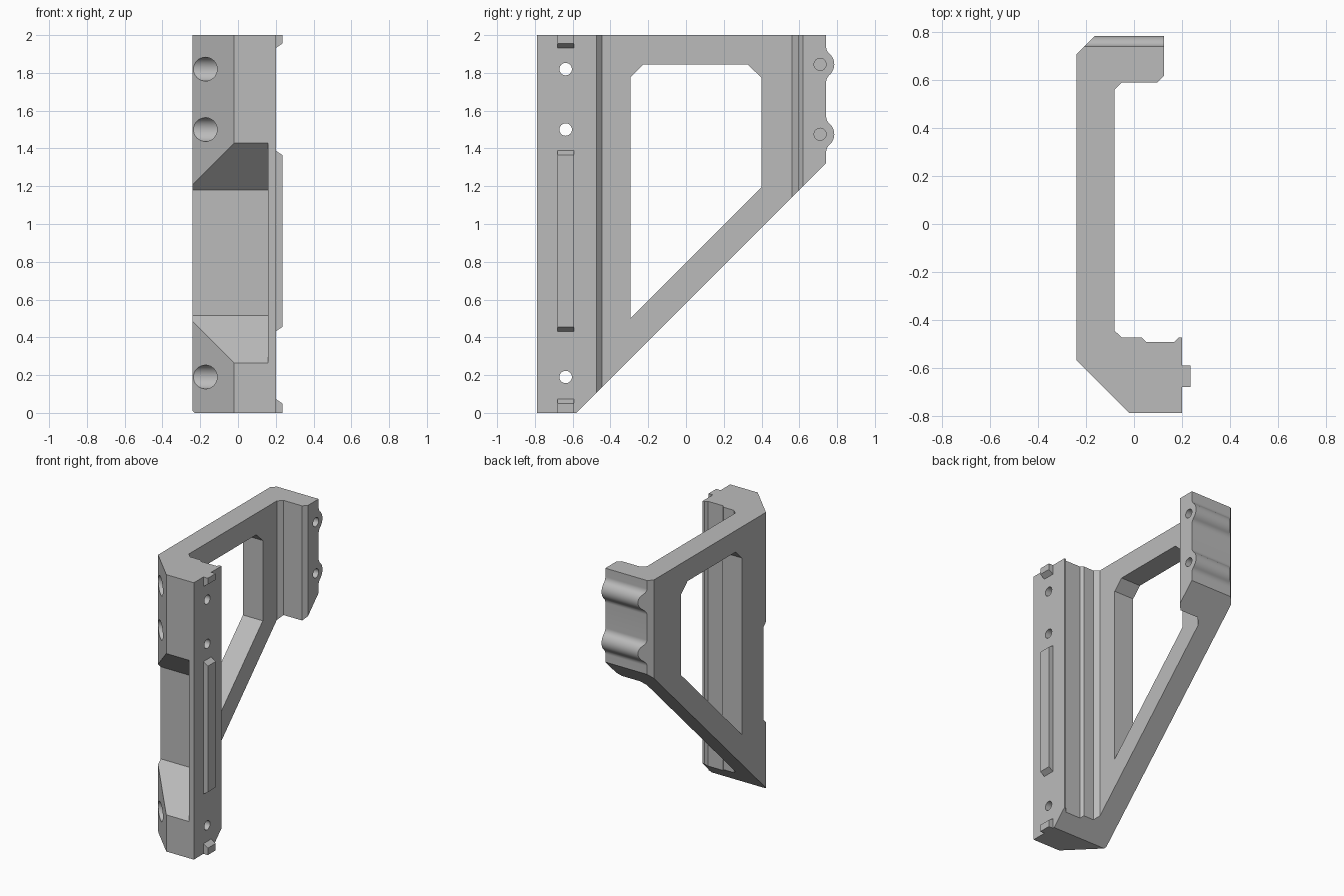
import bpy, bmesh
from math import cos, sin, acos, degrees, radians, sqrt

cube = bpy.data.objects.get("Cube")
if cube:
    bpy.data.objects.remove(cube, do_unlink=True)

grey = bpy.data.materials.new("plain grey")
grey.use_nodes = True
grey.diffuse_color = (0.5, 0.5, 0.5, 1)
grey.node_tree.nodes["Principled BSDF"].inputs["Base Color"].default_value = (0.5, 0.5, 0.5, 1)


def prism(name, axis, outline, start, end):
    """Extrude an outline along x (outline in y, z) or along z (outline in x, y)."""
    def place(u, v, w):
        return (w, u, v) if axis == "x" else (u, v, w)
    bm = bmesh.new()
    low = [bm.verts.new(place(u, v, start)) for u, v in outline]
    high = [bm.verts.new(place(u, v, end)) for u, v in outline]
    bm.faces.new(low)
    bm.faces.new(high)
    n = len(outline)
    for i in range(n):
        j = (i + 1) % n
        bm.faces.new((low[i], low[j], high[j], high[i]))
    bmesh.ops.recalc_face_normals(bm, faces=bm.faces)
    mesh = bpy.data.meshes.new(name)
    bm.to_mesh(mesh)
    bm.free()
    mesh.materials.append(grey)
    obj = bpy.data.objects.new(name, mesh)
    bpy.context.collection.objects.link(obj)
    return obj


def arc(y, z, r, a0, a1, n):
    steps = [radians(a0 + (a1 - a0) * i / n) for i in range(n + 1)]
    return [(y + r * cos(a), z + r * sin(a)) for a in steps]


def combine(target, tool, operation):
    mod = target.modifiers.new(operation, "BOOLEAN")
    mod.operation = operation
    mod.solver = "EXACT"
    mod.object = tool
    bpy.context.view_layer.objects.active = target
    bpy.ops.object.modifier_apply(modifier=mod.name)
    bpy.data.objects.remove(tool, do_unlink=True)


# Bracket plan: front post, thin web and rear flange
plan = [(-0.24, -0.57), (-0.02, -0.79), (0.20, -0.79), (0.20, -0.475),
        (0.185, -0.475), (0.17, -0.492), (0.05, -0.492), (0.033, -0.475),
        (-0.05, -0.475), (-0.082, -0.445), (-0.082, 0.56), (-0.05, 0.592),
        (0.098, 0.592), (0.125, 0.62), (0.125, 0.80), (-0.15, 0.80), (-0.24, 0.71)]
bracket = prism("bracket", "z", plan, 0, 2)

# Side outline: diagonal underside and two filleted knuckles at the back
BACK, PIN_Y, R, FILLET = 0.742, 0.71, 0.075, 0.05
PIN_Z = (1.475, 1.845)
drop = BACK + FILLET - PIN_Y
reach = sqrt((R + FILLET) ** 2 - drop ** 2)
turn = degrees(acos(drop / (R + FILLET)))
side = [(-0.8, 0), (-0.58, 0), (BACK, 1.322)]
for z in PIN_Z:
    side += arc(BACK + FILLET, z - reach, FILLET, 180, 180 - turn, 8)
    side += arc(PIN_Y, z, R, -turn, turn, 16)[1:-1]
    side += arc(BACK + FILLET, z + reach, FILLET, 180 + turn, 180, 8)
side += [(BACK, 2), (-0.8, 2)]
# nudge the flat ends outward so they do not coincide with the plan's caps
side = [(y, -0.0 if z == 0 else z) for y, z in side]
combine(bracket, prism("side_shape", "x", side, -0.5, 0.5), "INTERSECT")

# Web window
window = [(-0.295, 0.5), (0.40, 1.195), (0.40, 1.775), (0.325, 1.845),
          (-0.225, 1.845), (-0.295, 1.775)]
combine(bracket, prism("window_cut", "x", window, -0.5, 0.5), "DIFFERENCE")

# Front pocket with sloped ends
pocket = [(-0.85, 0.205), (-0.54, 0.515), (-0.54, 1.18), (-0.85, 1.49)]
combine(bracket, prism("pocket_cut", "x", pocket, -0.5, 0.16), "DIFFERENCE")

# Counterbored through holes in the post
for z in (0.19, 1.5, 1.82):
    for r, start, end in ((0.063, -0.5, 0.1), (0.033, 0.05, 0.5)):
        ring = arc(-0.637, z, r, 0, 360, 32)[:-1]
        combine(bracket, prism("bolt_cut", "x", ring, start, end), "DIFFERENCE")

# Blind pin holes in the knuckles
for z in PIN_Z:
    ring = arc(PIN_Y, z, 0.032, 0, 360, 32)[:-1]
    combine(bracket, prism("pin_cut", "x", ring, -0.1, 0.5), "DIFFERENCE")

bpy.ops.object.select_all(action="DESELECT")
bracket.select_set(True)
bpy.context.view_layer.objects.active = bracket
bpy.ops.object.shade_smooth_by_angle(angle=radians(25))

# Locating keys on the post's side, with bevelled ends
BEVEL, INNER, OUTER = 0.03, 0.19, 0.235
for name, low, high, cut_low, cut_high in (
        ("bottom_key", 0, 0.08, 0, 1),
        ("middle_key", 0.425, 1.395, 1, 1),
        ("top_key", 1.925, 2, 1, 0)):
    key = prism(name, "x", [(-0.68, low), (-0.592, low), (-0.592, high), (-0.68, high)],
                INNER, OUTER)
    for v in key.data.vertices:
        if v.co.x > 0.2:
            v.co.z += BEVEL * cut_low if v.co.z < (low + high) / 2 else -BEVEL * cut_high
